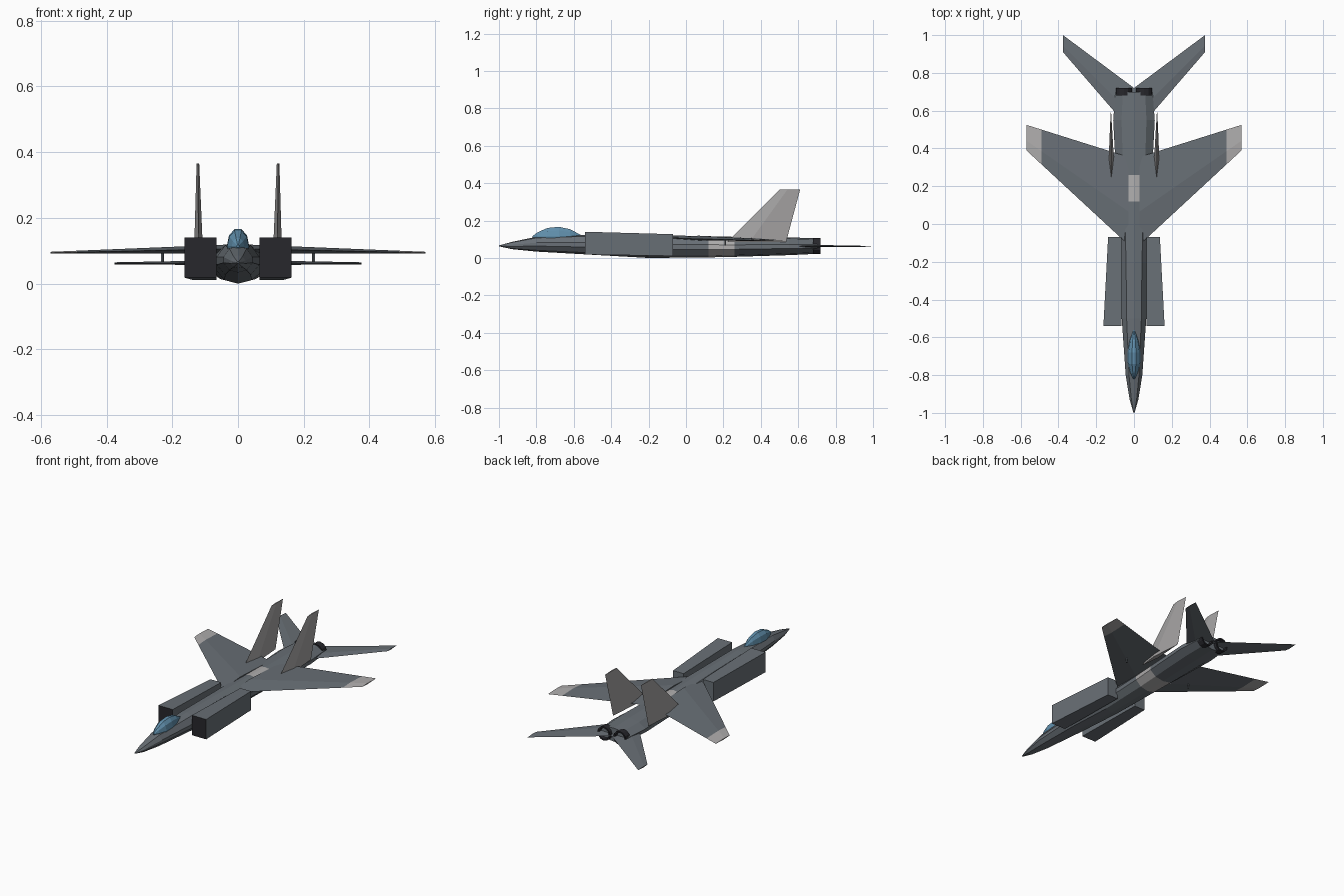
import bpy, bmesh, math
from mathutils import Vector

if "Cube" in bpy.data.objects:
    bpy.data.objects.remove(bpy.data.objects["Cube"])


def material(name, rgb):
    m = bpy.data.materials.new(name)
    m.diffuse_color = (*rgb, 1)
    m.use_nodes = True
    m.node_tree.nodes["Principled BSDF"].inputs["Base Color"].default_value = m.diffuse_color
    return m


BODY = material("body_grey", (0.14, 0.16, 0.18))
LIGHT = material("light_grey", (0.43, 0.42, 0.42))
FIN = material("fin_grey", (0.38, 0.37, 0.37))
DARK = material("dark", (0.02, 0.02, 0.025))
GLASS = material("glass", (0.12, 0.28, 0.42))


def loft(name, rings, mats, seg_mat=None, mirror=False, end_mat=(0, 0)):
    """Skin a list of closed rings; seg_mat gives a material slot per segment."""
    bm = bmesh.new()
    vr = [[bm.verts.new(p) for p in ring] for ring in rings]
    n = len(rings[0])
    for i in range(len(vr) - 1):
        for j in range(n):
            k = (j + 1) % n
            f = bm.faces.new((vr[i][j], vr[i][k], vr[i + 1][k], vr[i + 1][j]))
            f.material_index = seg_mat[i] if seg_mat else 0
    bm.faces.new(vr[0]).material_index = end_mat[0]
    bm.faces.new(vr[-1]).material_index = end_mat[1]
    bmesh.ops.recalc_face_normals(bm, faces=bm.faces)
    me = bpy.data.meshes.new(name)
    bm.to_mesh(me)
    bm.free()
    for m in mats:
        me.materials.append(m)
    ob = bpy.data.objects.new(name, me)
    bpy.context.collection.objects.link(ob)
    if mirror:
        mod = ob.modifiers.new("mirror", 'MIRROR')
        mod.use_mirror_merge = False
    return ob


def blade(name, root, tip, mats, thick_axis, splits=(0, 1), seg_mat=None):
    """Diamond-section surface; root/tip = (lead point, trail point, half thickness)."""
    rings = []
    axis = Vector(thick_axis)
    for t in splits:
        a = Vector(root[0]).lerp(Vector(tip[0]), t)
        b = Vector(root[1]).lerp(Vector(tip[1]), t)
        h = root[2] + (tip[2] - root[2]) * t
        m = a.lerp(b, 0.38)
        end = mats[0] if t < 1 else mats[-1]
        rings.append([a, m + axis * h, b, m - axis * h])
    return loft(name, rings, mats, seg_mat, True, (0, len(mats) - 1))


def section(y, hw, lo, hi):
    half = [(0, -1), (0.6, -0.82), (1, -0.25), (1, 0.2), (0.6, 0.85), (0, 1)]
    pts = half + [(-x, z) for x, z in half[-2:0:-1]]
    c, h = (lo + hi) / 2, (hi - lo) / 2
    return [(x * hw, y, c + z * h) for x, z in pts]


# Fuselage with a light band
stations = [(-1, .003, .062, .067), (-.93, .023, .047, .086), (-.8, .044, .034, .113),
            (-.5, .065, .017, .125), (-.2, .07, 0, .123), (.12, .085, .003, .116),
            (.26, .095, .006, .113), (.55, .11, .015, .11), (.7, .098, .022, .105)]
loft("fuselage", [section(*s) for s in stations], [BODY, LIGHT],
     [1 if i == 5 else 0 for i in range(len(stations) - 1)])

# Canopy
canopy = [(-.82, .004, .004), (-.79, .019, .026), (-.74, .033, .049), (-.68, .034, .055),
          (-.62, .024, .042), (-.56, .004, .008)]
loft("canopy", [[(w * math.cos(a * math.pi / 5), y, .114 + h * math.sin(a * math.pi / 5))
                 for a in range(10)] for y, w, h in canopy], [GLASS], mirror=False)

# Air intakes, dark at the front
def box_ring(y, x0, x1, z0, z1):
    return [(x0, y, z0), (x1, y, z0), (x1, y, z1), (x0, y, z1)]


loft("intakes", [box_ring(-.54, .065, .162, .018, .14), box_ring(-.07, .065, .137, .011, .127)],
     [BODY, DARK], mirror=True, end_mat=(1, 0))

# Wings with light tips
blade("wings", ((.03, -.11, .106), (.03, .355, .106), .013),
      ((.57, .39, .094), (.57, .525, .094), .003), [BODY, LIGHT], (0, 0, 1),
      (0, .852, 1), [0, 1])

# Horizontal tail
blade("tailplanes", ((.0, .475, .064), (.0, .72, .064), .008),
      ((.376, .91, .062), (.376, 1.0, .062), .003), [BODY], (0, 0, 1))

# Twin fins
blade("fins", ((.12, .22, .085), (.12, .535, .085), .014),
      ((.122, .5, .365), (.122, .61, .365), .004), [FIN], (1, 0, 0))


def circle(y, r, n=12):
    return [(.054 + r * math.cos(2 * math.pi * i / n), y, .064 + r * math.sin(2 * math.pi * i / n))
            for i in range(n)]


# Hollow exhaust nozzles
loft("nozzles", [circle(.68, .043), circle(.72, .043), circle(.72, .034), circle(.69, .030)],
     [DARK], mirror=True)

# Thin rods below the wings
rod = [[(.23 + .005 * math.cos(i * math.pi / 4), .21 + .005 * math.sin(i * math.pi / 4), z)
        for i in range(8)] for z in (.066, .102)]
loft("wing_rods", rod, [BODY], mirror=True)
